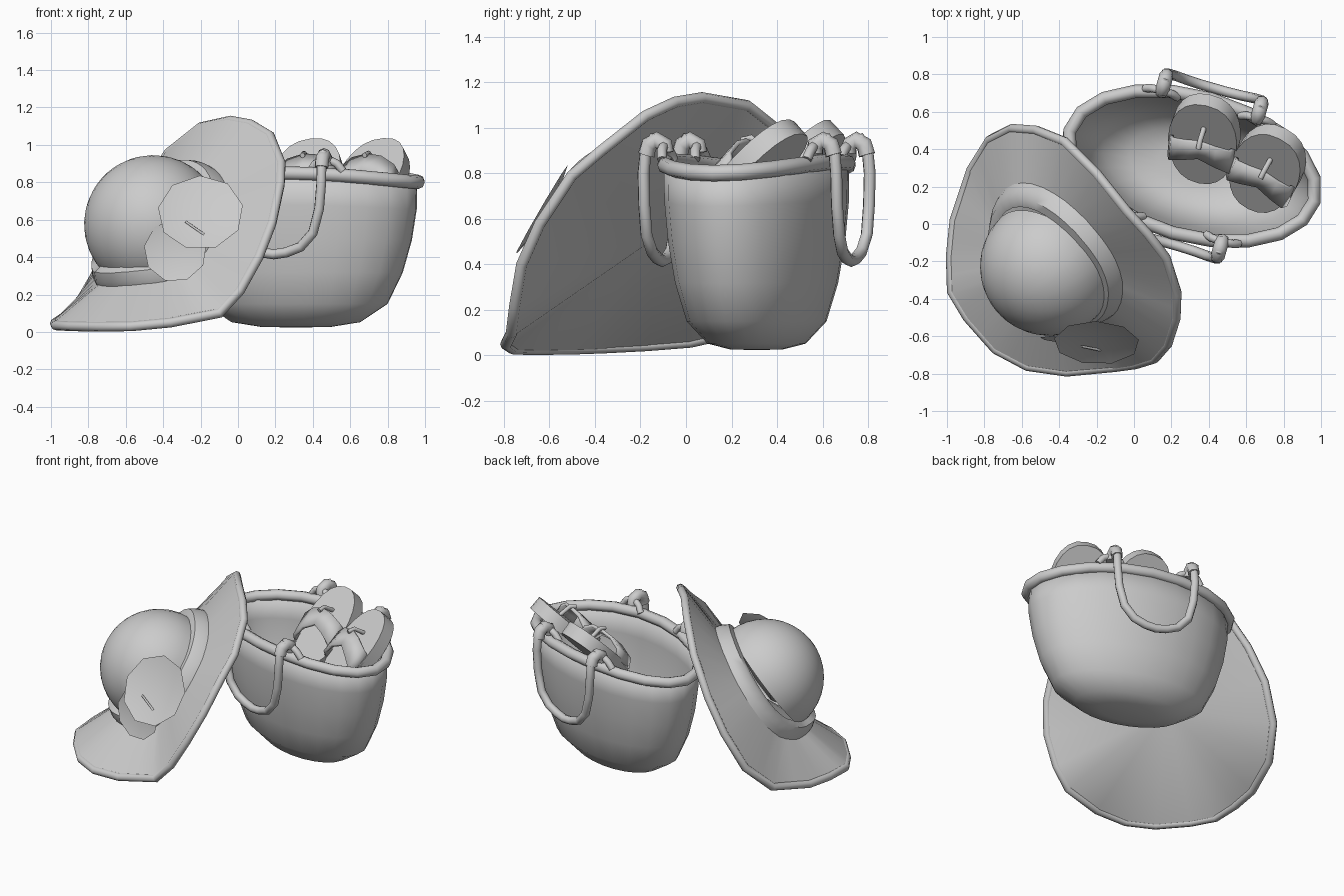
import bpy, bmesh, math
from mathutils import Vector, Matrix, Euler

if "Cube" in bpy.data.objects:
    bpy.data.objects.remove(bpy.data.objects["Cube"])

TAU = 2 * math.pi


def finish(ob, angle=40):
    bpy.ops.object.select_all(action='DESELECT')
    ob.select_set(True)
    bpy.context.view_layer.objects.active = ob
    bpy.ops.object.shade_smooth_by_angle(angle=math.radians(angle))
    return ob


def mesh_object(name, verts, faces, angle=40, matrix=None):
    me = bpy.data.meshes.new(name)
    me.from_pydata([tuple(v) for v in verts], [], faces)
    bm = bmesh.new()
    bm.from_mesh(me)
    bmesh.ops.recalc_face_normals(bm, faces=bm.faces)
    bm.to_mesh(me)
    bm.free()
    ob = bpy.data.objects.new(name, me)
    bpy.context.collection.objects.link(ob)
    if matrix:
        me.transform(matrix)
    return finish(ob, angle)


def loft(name, rings, tip=None, angle=40, matrix=None):
    """Skin closed rings of equal length, optionally closed to a tip point."""
    n = len(rings[0])
    verts = [v for r in rings for v in r]
    faces = [(k * n + i, k * n + (i + 1) % n, (k + 1) * n + (i + 1) % n, (k + 1) * n + i)
             for k in range(len(rings) - 1) for i in range(n)]
    if tip is not None:
        b = (len(rings) - 1) * n
        faces += [(b + i, b + (i + 1) % n, len(verts)) for i in range(n)]
        verts = verts + [tip]
    return mesh_object(name, verts, faces, angle, matrix)


def tube(name, points, radius, closed=False, matrix=None, res=2):
    cu = bpy.data.curves.new(name, 'CURVE')
    cu.dimensions = '3D'
    cu.bevel_depth = radius
    cu.bevel_resolution = res
    cu.use_fill_caps = True
    sp = cu.splines.new('POLY')
    sp.points.add(len(points) - 1)
    for p, co in zip(sp.points, points):
        p.co = (*((matrix @ Vector(co)) if matrix else co), 1)
    sp.use_cyclic_u = closed
    ob = bpy.data.objects.new(name, cu)
    bpy.context.collection.objects.link(ob)
    bpy.ops.object.select_all(action='DESELECT')
    ob.select_set(True)
    bpy.context.view_layer.objects.active = ob
    bpy.ops.object.convert(target='MESH')
    return finish(bpy.context.object, 60)


# ---------- bag ----------
BAG = Matrix.Translation((0.31, 0.31, 0)) @ Matrix.Rotation(math.radians(-16), 4, 'Z')


def bag_ring(s, z, a=0.67, b=0.378, n=24):
    ring = []
    for i in range(n):
        t = TAU * i / n
        c, w = math.cos(t), math.sin(t)
        ring.append((s * a * c, s * b * w, z - 0.05 * c * c * (z / 0.85) ** 3))
    return ring


profile = [(1, .85), (.995, .68), (.955, .5), (.88, .32), (.755, .15), (.53, .052), (.28, .026)]
body = loft("bag_body", [bag_ring(s, z) for s, z in profile], (0, 0, .024), 60, BAG)
solid = body.modifiers.new("wall", 'SOLIDIFY')
solid.thickness = 0.02
solid.offset = -1
tube("bag_rim", bag_ring(1, .85, 0.68, 0.372, 20), 0.036, True, BAG)

# handles hang outside, held by a loop and an arched tab at each end
half = [(.265, .35, .93), (.265, .40, .95), (.265, .43, .90), (.267, .44, .80), (.255, .44, .66),
        (.22, .44, .53), (.15, .435, .455), (.07, .432, .425)]
for side, tag in ((1, "back"), (-1, "front")):
    M = BAG @ Matrix.Diagonal((1, side, 1, 1))
    path = half + [(0, .432, .415)] + [(-u, v, z) for u, v, z in reversed(half)]
    tube(f"{tag}_handle", path, 0.027, False, M)
    for u in (-.265, .265):
        tube(f"{tag}_handle_loop", [(u, .34, .89), (u, .345, .925), (u, .38, .945), (u, .415, .925),
                                    (u, .428, .88)], 0.038, False, M)
        tube(f"{tag}_handle_tab", [(u - .09, .33, .86), (u - .06, .34, .90), (u, .345, .93),
                                   (u + .06, .34, .90), (u + .09, .33, .86)], 0.022, False, M)

# ---------- sandals ----------
for loc, yaw, spin, tag in (((.375, .455, .80), -20, 10, "left"), ((.71, .295, .80), -30, 4, "right")):
    M = (Matrix.Translation(loc) @ Euler((math.radians(45), 0, math.radians(yaw))).to_matrix().to_4x4()
         @ Matrix.Rotation(math.radians(spin), 4, 'Z'))
    outline = []
    for i in range(24):
        t = TAU * i / 24
        y = math.sin(t)
        outline.append((math.copysign(abs(math.cos(t)) ** .85, math.cos(t)) * (.188 + .01 * y), .29 * y))
    n = len(outline)
    verts = [(x, y, h) for h in (-.045, .045) for x, y in outline]
    faces = [tuple(range(n)), tuple(range(n, 2 * n))]
    faces += [(i, (i + 1) % n, n + (i + 1) % n, n + i) for i in range(n)]
    mesh_object(f"{tag}_sandal_sole", verts, faces, 40, M)
    # wide arched strap with a toe peg
    centre = [(-.185, -.07, .03), (-.165, -.045, .09), (-.09, 0, .125), (0, .03, .13),
              (.09, 0, .125), (.165, -.045, .09), (.185, -.07, .03)]
    wide = [.08, .08, .07, .06, .07, .08, .08]
    verts = [(x, y + s * w, h) for (x, y, h), w in zip(centre, wide) for s in (-1, 1)]
    strap = mesh_object(f"{tag}_sandal_strap", verts,
                        [(2 * i, 2 * i + 1, 2 * i + 3, 2 * i + 2) for i in range(6)], 50, M)
    strap.modifiers.new("thickness", 'SOLIDIFY').thickness = 0.02
    tube(f"{tag}_sandal_peg", [(0, .12, .03), (0, .10, .12), (0, .06, .145)], 0.014, False, M)

# ---------- sun hat ----------
rim = [Vector(p) for p in (
    (-.98, -.17, .045), (-.975, -.36, .035), (-.89, -.5, .03), (-.74, -.67, .028), (-.57, -.76, .03),
    (-.36, -.79, .05), (-.10, -.765, .10), (.01, -.75, .22), (.11, -.72, .40), (.18, -.64, .58),
    (.225, -.5, .79), (.23, -.37, .9), (.17, -.18, 1.05), (.07, -.05, 1.11), (-.04, .07, 1.13),
    (-.2, .27, 1.095), (-.37, .44, .96), (-.52, .50, .73), (-.65, .51, .52), (-.77, .45, .29),
    (-.87, .29, .12), (-.96, .02, .06))]
axis = Vector((-.57, -.58, .58)).normalized()
base = Vector((-.42, -.17, .54))
hub = base - axis * .03

# directions around the crown, following the brim
dense = []
for i, p in enumerate(rim):
    dense += [p, (p + rim[(i + 1) % len(rim)]) / 2]


def outward(p):
    d = p - hub
    return (d - axis * d.dot(axis)).normalized()


def brim_height(p, r):
    """Height of the underside fan above the hub at radius r towards p."""
    d = p - hub
    return d.dot(axis) * r / d.dot(outward(p))


def ring_at(r, h, follow=.4):
    """Ring round the crown: follow = 1 hugs the brim, 0 is flat; never below the brim."""
    ring = []
    for p in dense:
        f = brim_height(p, r)
        ring.append(hub + outward(p) * r + axis * (max(f, f * follow + .03 * (1 - follow)) + h))
    return ring


def lift(v, p):
    """Keep crown points from poking through the underside."""
    d = v - hub
    f = brim_height(p, (d - axis * d.dot(axis)).length)
    return v + axis * max(0, f - d.dot(axis))


loft("hat_brim_top", [[p + axis * .022 for p in dense], ring_at(.44, .02)], None, 80)
loft("hat_brim_underside", [[p - axis * .02 for p in rim]], hub - axis * .02, 80)
tube("hat_brim_edge", rim, 0.026, True)

R = 0.37
dome_c = Vector((-.453, -.227, .575))
rings = []
for k in range(10):
    a = math.pi / 2 * k / 10
    rings.append([lift(dome_c + outward(p) * R * math.cos(a) + axis * R * math.sin(a), p)
                  for p in dense])
loft("hat_crown", rings, dome_c + axis * R, 60)
loft("hat_band", [ring_at(.445, .01), ring_at(.435, .05), ring_at(.405, .10),
                  ring_at(.355, .105)], None, 50)


# flower of two shallow faceted dishes with a thin stamen
def dish(name, loc, normal, radius, depth):
    M = Matrix.Translation(loc) @ Vector(normal).to_track_quat('Z', 'Y').to_matrix().to_4x4()
    ring = [(radius * math.cos(TAU * (i + .3) / 9), radius * math.sin(TAU * (i + .3) / 9), 0)
            for i in range(9)]
    loft(name, [ring], (0, 0, -depth), 60, M)


dish("flower_large_petal", (-.20, -.635, .637), (-.03, -.86, .5), .23, .05)
dish("flower_small_petal", (-.335, -.625, .435), (-.1, -1, .1), .17, .04)
tube("flower_stamen", [(-.28, -.655, .59), (-.18, -.675, .52)], .007, False, None, 1)
